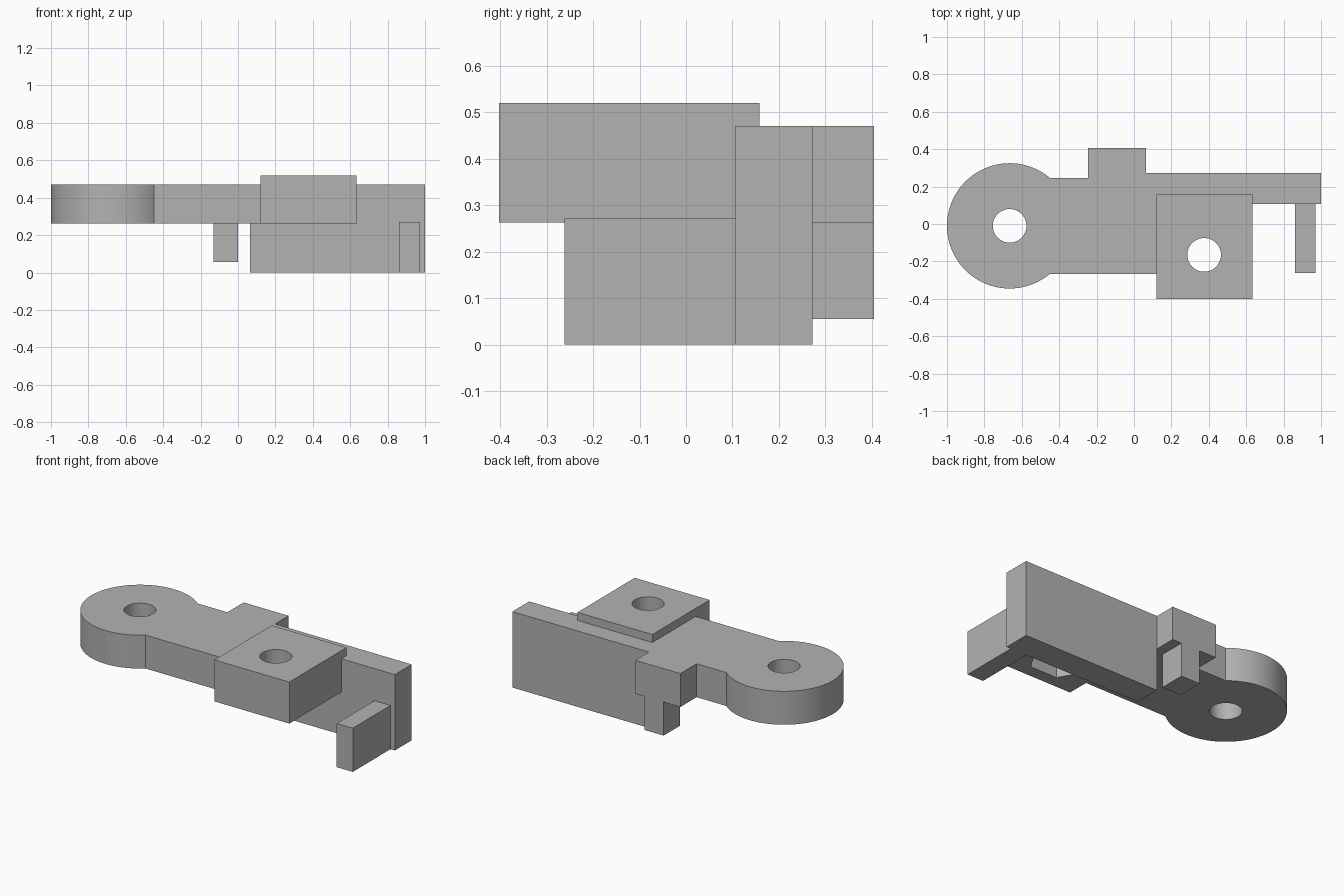
import bpy, bmesh, math

cube = bpy.data.objects.get("Cube")
if cube:
    bpy.data.objects.remove(cube, do_unlink=True)

GREY = (0.45, 0.45, 0.45, 1.0)
grey = bpy.data.materials.new("plain grey")
grey.use_nodes = True
grey.diffuse_color = GREY
grey.node_tree.nodes["Principled BSDF"].inputs["Base Color"].default_value = GREY


def prism(name, outline, z0, z1):
    """Extrude a flat xy outline from z0 to z1."""
    bm = bmesh.new()
    base = bm.faces.new([bm.verts.new((x, y, z0)) for x, y in outline])
    top = bmesh.ops.extrude_face_region(bm, geom=[base])["geom"]
    bmesh.ops.translate(bm, vec=(0, 0, z1 - z0),
                        verts=[v for v in top if isinstance(v, bmesh.types.BMVert)])
    bmesh.ops.recalc_face_normals(bm, faces=bm.faces)
    mesh = bpy.data.meshes.new(name)
    bm.to_mesh(mesh)
    bm.free()
    mesh.materials.append(grey)
    obj = bpy.data.objects.new(name, mesh)
    bpy.context.collection.objects.link(obj)
    return obj


def box(name, x0, x1, y0, y1, z0, z1):
    return prism(name, [(x0, y0), (x1, y0), (x1, y1), (x0, y1)], z0, z1)


def arc(cx, cy, r, start, end, steps):
    return [(cx + r * math.cos(start + (end - start) * i / steps),
             cy + r * math.sin(start + (end - start) * i / steps))
            for i in range(steps + 1)]


def select_only(obj):
    bpy.ops.object.select_all(action="DESELECT")
    obj.select_set(True)
    bpy.context.view_layer.objects.active = obj


def cut_hole(obj, cx, cy, r, sides, z0, z1):
    """Cut a straight hole with the given number of sides."""
    cutter = prism("hole_cutter", arc(cx, cy, r, 0, math.tau, sides)[:-1], z0, z1)
    cutter.hide_render = True
    mod = obj.modifiers.new("hole", "BOOLEAN")
    mod.operation = "DIFFERENCE"
    mod.solver = "EXACT"
    mod.object = cutter
    select_only(obj)
    bpy.ops.object.modifier_apply(modifier=mod.name)
    bpy.data.objects.remove(cutter, do_unlink=True)


UNDER, TOP = 0.263, 0.47

# Flat arm: round eye, straight shank and back tab in one outline
EYE_X, EYE_Y, EYE_R = -0.665, -0.01, 0.335
half = math.asin(0.256 / EYE_R)
outline = arc(EYE_X, EYE_Y, EYE_R, half, math.tau - half, 72)
outline += [(0.12, -0.266), (0.12, 0.107), (0.063, 0.107), (0.063, 0.405),
            (-0.245, 0.405), (-0.245, 0.246)]
arm = prism("eye_arm", outline, UNDER, TOP)
cut_hole(arm, EYE_X, EYE_Y, 0.09, 48, 0.1, 0.7)

# Clamp block with a screw hole and a hexagonal nut recess underneath
block = box("clamp_block", 0.12, 0.633, -0.402, 0.158, UNDER, 0.52)
cut_hole(block, 0.375, -0.165, 0.09, 48, 0.1, 0.7)
cut_hole(block, 0.375, -0.165, 0.184, 6, 0.1, 0.39)

# Back wall, end foot and the post below the tab
box("back_wall", 0.063, 1.0, 0.107, 0.272, 0.0, TOP)
box("end_foot", 0.86, 0.97, -0.262, 0.107, 0.0, 0.271)
box("tab_post", -0.13, 0.0, 0.243, 0.405, 0.055, UNDER)

# Smooth the round surfaces, keep the corners sharp
for obj in (arm, block):
    select_only(obj)
    bpy.ops.object.shade_smooth_by_angle(angle=math.radians(30))
